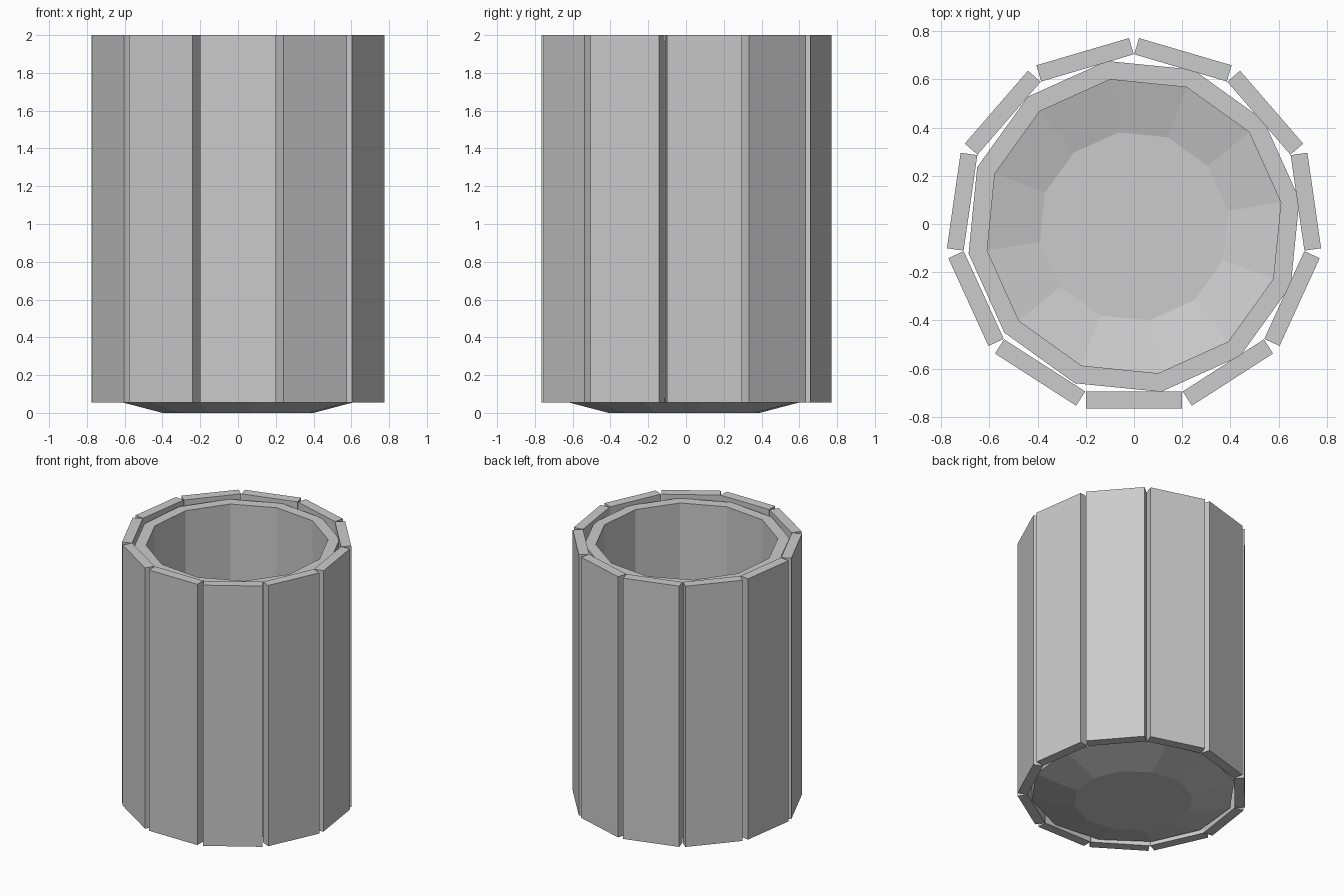
import bpy, bmesh
from math import sin, cos, pi, radians
from mathutils import Matrix

if "Cube" in bpy.data.objects:
    bpy.data.objects.remove(bpy.data.objects["Cube"])

CENTER_Y = -0.01


def add_object(name, bm):
    bmesh.ops.recalc_face_normals(bm, faces=bm.faces)
    mesh = bpy.data.meshes.new(name)
    bm.to_mesh(mesh)
    bm.free()
    obj = bpy.data.objects.new(name, mesh)
    obj.location.y = CENTER_Y
    bpy.context.collection.objects.link(obj)
    return obj


def lathe(name, profile, sides, start):
    """Faceted solid of revolution; first and last profile rings are capped."""
    bm = bmesh.new()
    rings = []
    for r, z in profile:
        angles = [start + 2 * pi * i / sides for i in range(sides)]
        rings.append([bm.verts.new((r * cos(a), r * sin(a), z)) for a in angles])
    for low, high in zip(rings, rings[1:]):
        for i in range(sides):
            j = (i + 1) % sides
            bm.faces.new((low[i], low[j], high[j], high[i]))
    bm.faces.new(rings[0])
    bm.faces.new(rings[-1])
    return add_object(name, bm)


def plank(name, angle, inner=0.685, thick=0.07, width=0.4, bottom=0.055, top=2.0):
    bm = bmesh.new()
    place = (Matrix.Rotation(angle, 4, 'Z')
             @ Matrix.Translation((inner + thick / 2, 0, (bottom + top) / 2))
             @ Matrix.Diagonal((thick, width, top - bottom, 1)))
    bmesh.ops.create_cube(bm, size=1, matrix=place)
    return add_object(name, bm)


# Hollow twelve-sided vessel with a shallow sloped base
lathe("inner_vessel",
      [(0.405, 0.0), (0.695, 0.075), (0.695, 1.97),
       (0.617, 1.97), (0.617, 0.135), (0.395, 0.075)],
      12, radians(9.3))

# Ring of eleven outer planks, one facing the front
for k in range(11):
    plank(f"plank_{k + 1}", -pi / 2 + 2 * pi * k / 11)
